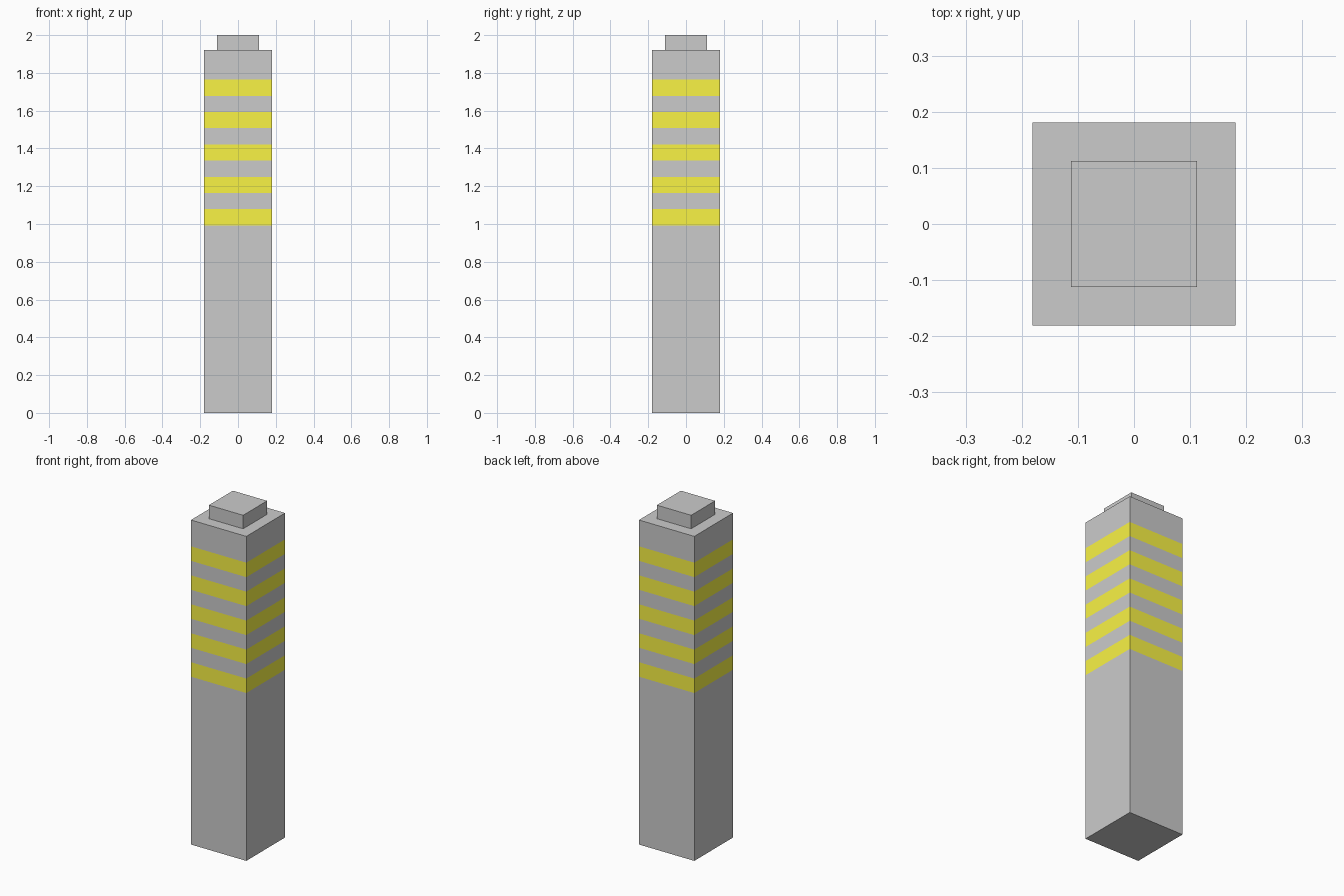
import bpy, bmesh

if "Cube" in bpy.data.objects:
    bpy.data.objects.remove(bpy.data.objects["Cube"])

HALF, CAP_HALF = 0.181, 0.112
BODY_TOP, TOP = 1.92, 2.0
BAND_START, BAND_H, BANDS = 0.993, 0.0857, 5


def square(bm, half, z):
    return [bm.verts.new((sx * half, sy * half, z))
            for sx, sy in ((-1, -1), (1, -1), (1, 1), (-1, 1))]


def bridge(bm, low, high, mat=0):
    for i in range(4):
        j = (i + 1) % 4
        bm.faces.new((low[i], low[j], high[j], high[i])).material_index = mat


bm = bmesh.new()

# Square shaft, cut into alternating grey and yellow bands flush with its sides
band_edges = [BAND_START + i * BAND_H for i in range(2 * BANDS)]
ring = square(bm, HALF, 0)
bm.faces.new(ring[::-1])
for i, z in enumerate(band_edges + [BODY_TOP]):
    upper = square(bm, HALF, z)
    is_yellow = i % 2 == 1
    bridge(bm, ring, upper, 1 if is_yellow else 0)
    ring = upper

# Shoulder and small raised cap
for half, z in ((CAP_HALF, BODY_TOP), (CAP_HALF, TOP)):
    upper = square(bm, half, z)
    bridge(bm, ring, upper)
    ring = upper
bm.faces.new(ring)

mesh = bpy.data.meshes.new("striped_post")
bm.to_mesh(mesh)
bm.free()

# Plain grey slot and yellow stripe slot
grey = bpy.data.materials.new("grey")
grey.diffuse_color = (0.8, 0.8, 0.8, 1)
grey.use_nodes = True
grey.node_tree.nodes["Principled BSDF"].inputs["Base Color"].default_value = grey.diffuse_color
yellow = bpy.data.materials.new("yellow_stripe")
yellow.diffuse_color = (0.95, 0.9, 0.06, 1)
yellow.use_nodes = True
yellow.node_tree.nodes["Principled BSDF"].inputs["Base Color"].default_value = yellow.diffuse_color
mesh.materials.append(grey)
mesh.materials.append(yellow)

post = bpy.data.objects.new("striped_post", mesh)
bpy.context.collection.objects.link(post)
